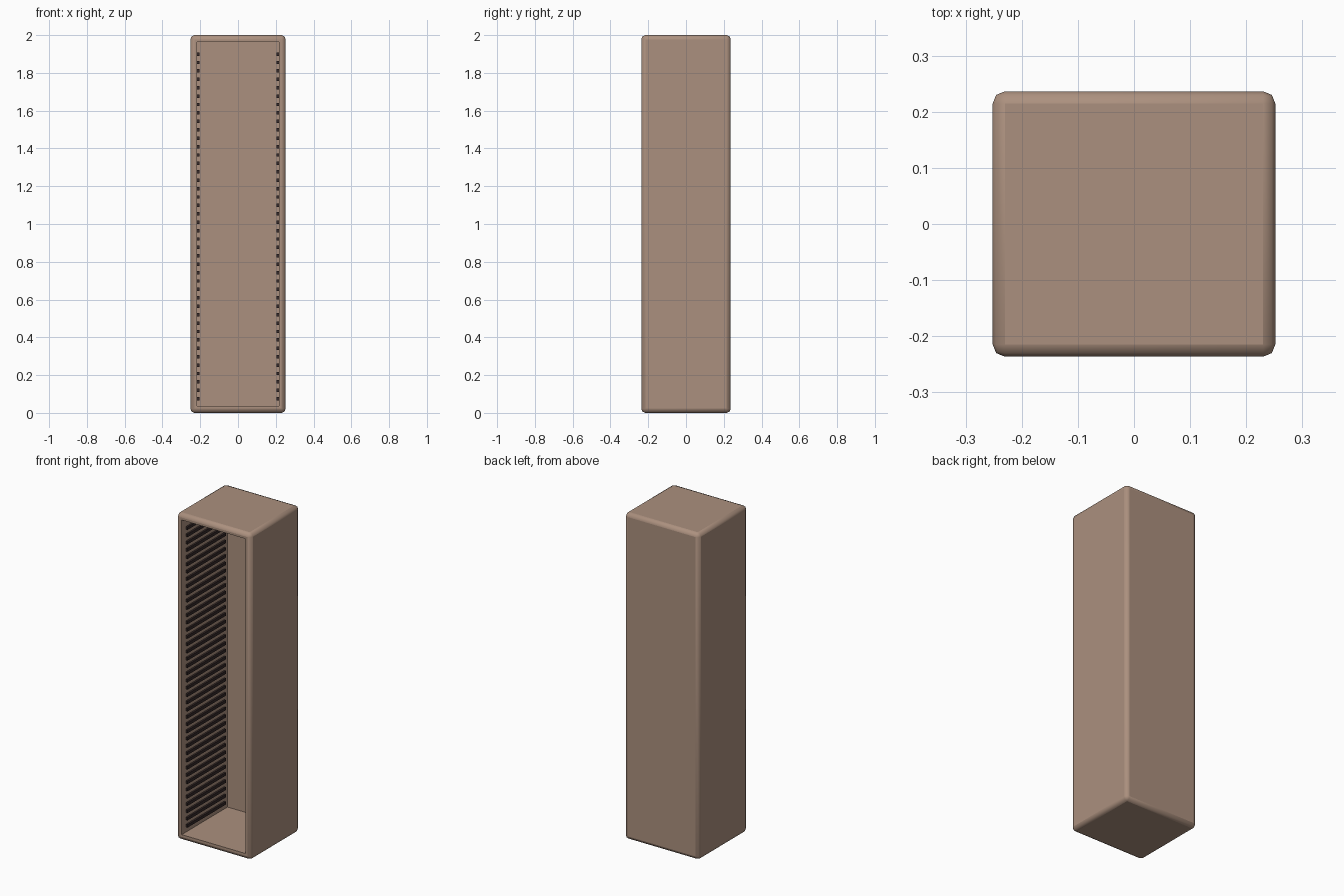
import bpy, bmesh

if "Cube" in bpy.data.objects:
    bpy.data.objects.remove(bpy.data.objects["Cube"])

W, D, H = 0.504, 0.473, 2.0      # outer size
T = 0.036                        # wall thickness
RAILS, PITCH, Z0 = 42, 0.0445, 0.075


def material(name, rgb):
    m = bpy.data.materials.new(name)
    m.diffuse_color = (*rgb, 1)
    m.use_nodes = True
    m.node_tree.nodes["Principled BSDF"].inputs["Base Color"].default_value = m.diffuse_color
    return m


shell_mat = material("warm taupe", (0.41, 0.28, 0.21))
rail_mat = material("dark brown", (0.035, 0.022, 0.022))


def add_box(bm, lo, hi):
    verts = bmesh.ops.create_cube(bm, size=1)["verts"]
    for v in verts:
        for i in range(3):
            v.co[i] = lo[i] if v.co[i] < 0 else hi[i]


def make(name, boxes, mat):
    bm = bmesh.new()
    for lo, hi in boxes:
        add_box(bm, lo, hi)
    me = bpy.data.meshes.new(name)
    bm.to_mesh(me)
    bm.free()
    me.materials.append(mat)
    ob = bpy.data.objects.new(name, me)
    bpy.context.collection.objects.link(ob)
    return ob


# cabinet shell: rounded box, hollowed from the front
cabinet = make("cabinet_shell", [((-W/2, -D/2, 0), (W/2, D/2, H))], shell_mat)
cavity = make("cavity_cutter", [((-W/2 + T, -D/2 - 0.1, T), (W/2 - T, D/2 - 0.03, H - T))], shell_mat)
cavity.hide_render = True
cavity.hide_set(True)

bev = cabinet.modifiers.new("rounded_edges", "BEVEL")
bev.width, bev.segments = 0.022, 2
cut = cabinet.modifiers.new("hollow", "BOOLEAN")
cut.operation, cut.object, cut.solver = "DIFFERENCE", cavity, "EXACT"
bpy.context.view_layer.objects.active = cabinet
cabinet.select_set(True)
bpy.ops.object.shade_smooth_by_angle(angle=0.85)

# shelf rails up both inner walls
wall = W/2 - T
for side, s in (("left", -1), ("right", 1)):
    boxes = []
    for i in range(RAILS):
        z = Z0 + i * PITCH
        x = sorted((s * (wall + 0.002), s * (wall - 0.011)))
        boxes.append(((x[0], -0.195, z - 0.009), (x[1], 0.175, z + 0.009)))
    make(side + "_rails", boxes, rail_mat)
